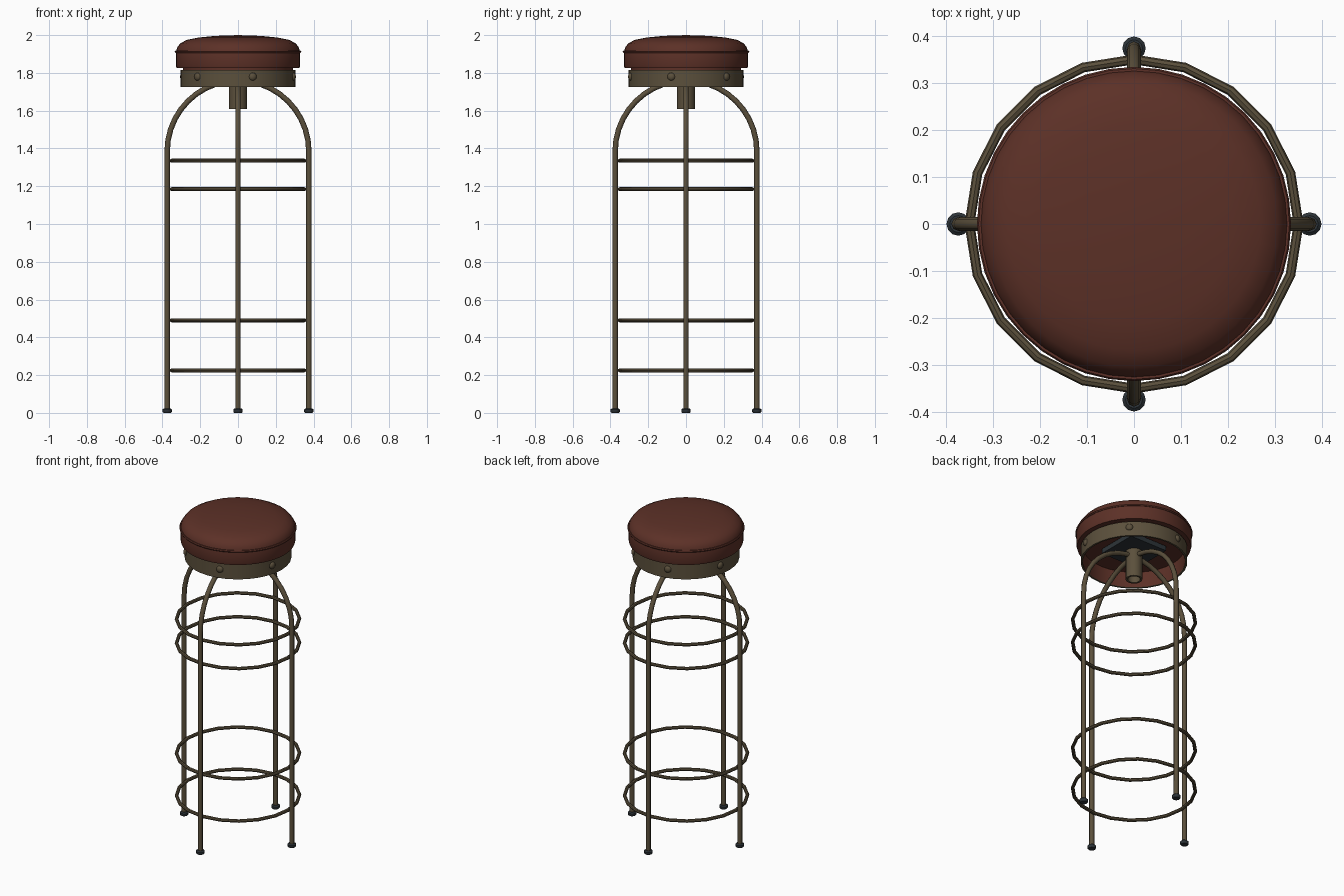
import bpy
import bmesh
from math import sin, cos, pi, radians
from mathutils import Matrix, Vector

default = bpy.data.objects.get("Cube")
if default:
    bpy.data.objects.remove(default, do_unlink=True)


def material(name, rgb):
    mat = bpy.data.materials.new(name)
    mat.use_nodes = True
    mat.diffuse_color = (*rgb, 1)
    shader = mat.node_tree.nodes["Principled BSDF"]
    shader.inputs["Base Color"].default_value = (*rgb, 1)
    shader.inputs["Roughness"].default_value = 0.7
    return mat


LEATHER = material("red brown leather", (0.107, 0.030, 0.020))
METAL = material("aged bronze metal", (0.105, 0.080, 0.045))
DARK = material("dark slate rubber", (0.026, 0.034, 0.040))


def finish(name, bm, mat, angle=40):
    mesh = bpy.data.meshes.new(name)
    bmesh.ops.recalc_face_normals(bm, faces=bm.faces)
    bm.to_mesh(mesh)
    bm.free()
    mesh.materials.append(mat)
    obj = bpy.data.objects.new(name, mesh)
    bpy.context.collection.objects.link(obj)
    bpy.ops.object.select_all(action='DESELECT')
    obj.select_set(True)
    bpy.context.view_layer.objects.active = obj
    bpy.ops.object.shade_smooth_by_angle(angle=radians(angle))
    return obj


def lathe(name, profile, mat, sides, closed=False, center=(0, 0)):
    """Spin a (radius, height) profile around a vertical axis."""
    bm = bmesh.new()
    verts = [bm.verts.new((r, 0, z)) for r, z in profile]
    pairs = list(zip(verts, verts[1:]))
    if closed:
        pairs.append((verts[-1], verts[0]))
    edges = [bm.edges.new(p) for p in pairs]
    bmesh.ops.spin(bm, geom=verts + edges, cent=(0, 0, 0), axis=(0, 0, 1),
                   angle=2 * pi, steps=sides, use_merge=True)
    bmesh.ops.remove_doubles(bm, verts=bm.verts, dist=0.0005)
    bmesh.ops.translate(bm, verts=bm.verts, vec=(*center, 0))
    return finish(name, bm, mat)


def hoop(name, radius, z, tube, mat, sides, tube_sides=8):
    ring = [(radius + tube * cos(2 * pi * i / tube_sides),
             z + tube * sin(2 * pi * i / tube_sides)) for i in range(tube_sides)]
    return lathe(name, ring, mat, sides, closed=True)


def bent_tube(name, points, radius, turn, mat, sides=8):
    """Sweep a round section along a path in the xz plane, then turn it about z."""
    bm = bmesh.new()
    rows = []
    for i, p in enumerate(points):
        along = (points[min(i + 1, len(points) - 1)] - points[max(i - 1, 0)]).normalized()
        side = Vector((0, 1, 0))
        up = along.cross(side)
        rows.append([bm.verts.new(p + radius * (side * cos(a) + up * sin(a)))
                     for a in (2 * pi * k / sides for k in range(sides))])
    for low, high in zip(rows, rows[1:]):
        for k in range(sides):
            n = (k + 1) % sides
            bm.faces.new((low[k], low[n], high[n], high[k]))
    bm.faces.new(rows[0])
    bm.faces.new(rows[-1])
    bm.transform(Matrix.Rotation(turn, 4, 'Z'))
    return finish(name, bm, mat, 50)


# Padded seat with piping around the seam
lathe("seat_cushion", [(0, 1.825), (0.325, 1.825), (0.329, 1.84), (0.329, 1.908),
                       (0.322, 1.935), (0.305, 1.957), (0.27, 1.975), (0.21, 1.987),
                       (0.12, 1.996), (0, 2.0)], LEATHER, 40)
hoop("seat_piping", 0.328, 1.912, 0.007, LEATHER, 40, 6)

# Metal band under the seat, with its lining and mounting plate
lathe("seat_band", [(0.305, 1.725), (0.305, 1.816), (0.294, 1.816), (0.294, 1.725)],
      METAL, 32, closed=True)
lathe("band_lining", [(0.292, 1.727), (0.292, 1.825)], LEATHER, 32)
bm = bmesh.new()
bmesh.ops.create_cube(bm, size=1, matrix=Matrix.Translation((0, 0, 1.805))
                      @ Matrix.Diagonal((0.26, 0.26, 0.03, 1)))
finish("mounting_plate", bm, DARK)

# Domed rivets around the band
for i in range(6):
    a = radians(60 * i - 15)
    bm = bmesh.new()
    bmesh.ops.create_uvsphere(bm, u_segments=10, v_segments=6, radius=0.021)
    bm.transform(Matrix.Translation((0.304 * cos(a), 0.304 * sin(a), 1.78))
                 @ Matrix.Rotation(a, 4, 'Z') @ Matrix.Diagonal((0.6, 1, 1, 1)))
    finish(f"rivet_{i + 1}", bm, METAL)

# Hollow centre post
lathe("centre_post", [(0.048, 1.61), (0.048, 1.79), (0.036, 1.79), (0.036, 1.61)],
      METAL, 16, closed=True)

# Four legs that arch in to the post, each with a rubber foot
REACH, SPRING = 0.375, 1.385
path = [Vector((REACH, 0, 0.015))]
path += [Vector((REACH * cos(t), 0, SPRING + REACH * sin(t)))
         for t in (pi / 2 * k / 10 for k in range(11))]
for i, place in enumerate(("left", "back", "right", "front")):
    turn = i * pi / 2
    bent_tube(f"{place}_leg", path, 0.0145, turn, METAL)
    lathe(f"{place}_foot", [(0, 0), (0.02, 0), (0.025, 0.006), (0.025, 0.018),
                            (0.018, 0.024), (0, 0.024)], DARK, 12,
          center=(REACH * cos(turn), REACH * sin(turn)))

# Hoops that tie the legs together
for i, z in enumerate((0.225, 0.49, 1.185, 1.335)):
    hoop(f"leg_hoop_{i + 1}", 0.351, z, 0.0105, METAL, 20)
